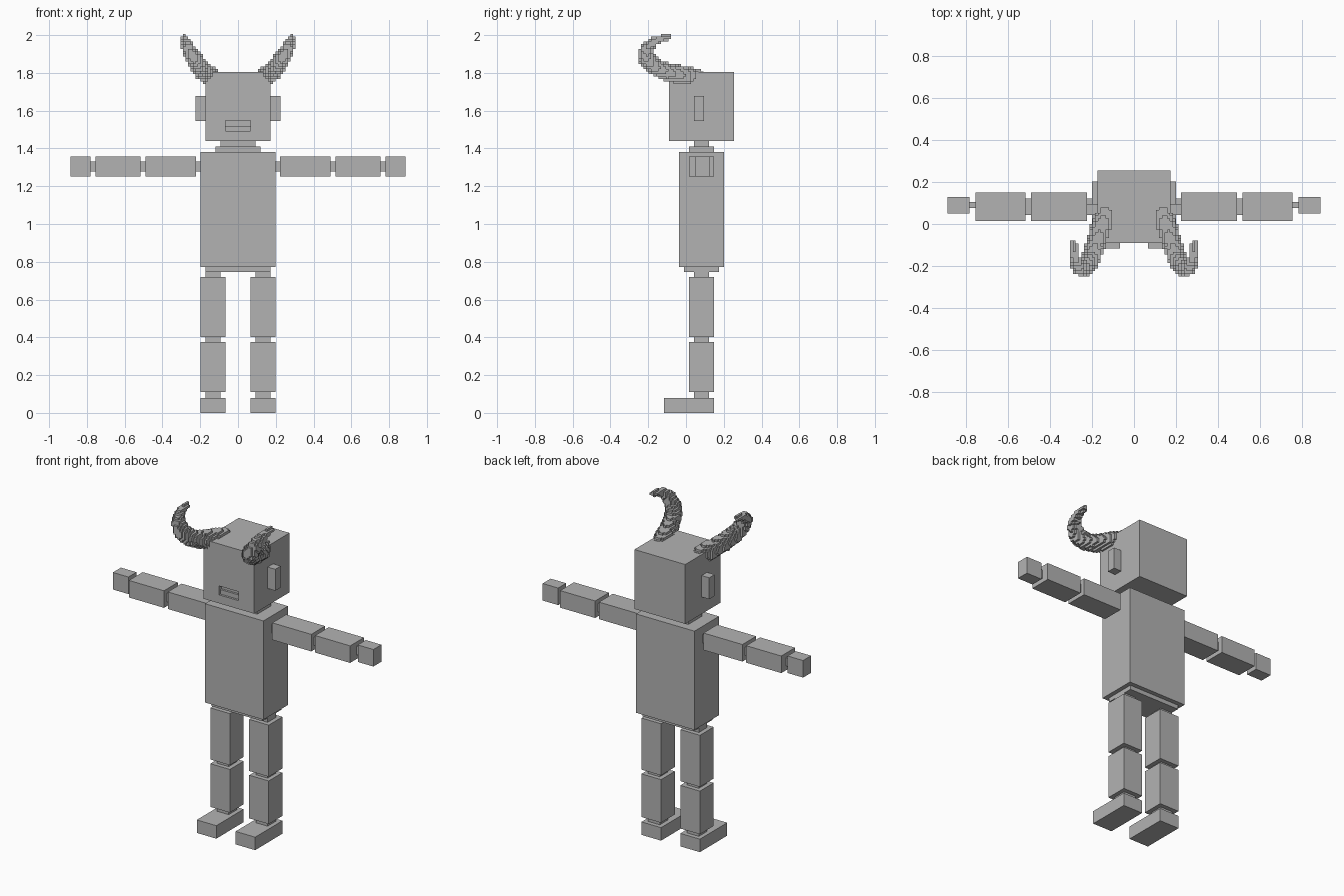
import bpy, bmesh
from math import floor
from mathutils import Vector

if "Cube" in bpy.data.objects:
    bpy.data.objects.remove(bpy.data.objects["Cube"])

grey = bpy.data.materials.new("stone grey")
grey.use_nodes = True
grey.diffuse_color = (0.45, 0.45, 0.45, 1)
grey.node_tree.nodes["Principled BSDF"].inputs["Base Color"].default_value = grey.diffuse_color


def finish(name, bm):
    mesh = bpy.data.meshes.new(name)
    bm.to_mesh(mesh)
    bm.free()
    mesh.materials.append(grey)
    obj = bpy.data.objects.new(name, mesh)
    bpy.context.collection.objects.link(obj)
    return obj


def box(name, xs, ys, zs):
    """Block spanning the given (low, high) ranges."""
    bm = bmesh.new()
    bmesh.ops.create_cube(bm, size=1)
    for v in bm.verts:
        v.co = [(lo + hi) / 2 + c * (hi - lo) for c, (lo, hi) in zip(v.co, (xs, ys, zs))]
    return finish(name, bm)


def pair(name, xs, ys, zs):
    box("left_" + name, xs, ys, zs)
    box("right_" + name, (-xs[1], -xs[0]), ys, zs)


LIMB = (0.015, 0.149)   # depth of arms and legs
JOINT = (0.042, 0.122)  # depth of the thinner joints

# Head with a recessed mouth
head = box("head", (-0.173, 0.173), (-0.09, 0.255), (1.44, 1.806))
cutter = box("mouth_cutter", (-0.066, 0.066), (-0.15, -0.064), (1.492, 1.547))
cutter.hide_render = True
mod = head.modifiers.new("mouth", 'BOOLEAN')
mod.operation = 'DIFFERENCE'
mod.solver = 'EXACT'
mod.object = cutter
bpy.context.view_layer.objects.active = head
bpy.ops.object.modifier_apply(modifier=mod.name)
bpy.data.objects.remove(cutter)
box("lower_lip", (-0.066, 0.066), (-0.077, -0.06), (1.492, 1.52))
pair("ear", (0.173, 0.225), (0.042, 0.095), (1.545, 1.677))

# Neck and body
box("neck", (-0.093, 0.093), JOINT, (1.41, 1.44))
box("collar", (-0.12, 0.12), LIMB, (1.382, 1.41))
box("torso", (-0.199, 0.199), (-0.037, 0.202), (0.773, 1.382))
box("pelvis", (-0.173, 0.173), (-0.01, 0.175), (0.747, 0.773))

# Arms, outward from the shoulder
ARM_Z, ARM_JOINT_Z = (1.252, 1.357), (1.279, 1.331)
for name, xs in (("upper_arm", (0.223, 0.489)), ("forearm", (0.515, 0.754))):
    pair(name, xs, LIMB, ARM_Z)
pair("hand", (0.782, 0.888), (0.05, 0.128), ARM_Z)
for name, xs in (("shoulder", (0.199, 0.223)), ("elbow", (0.489, 0.515))):
    pair(name, xs, JOINT, ARM_JOINT_Z)
pair("wrist", (0.754, 0.782), (0.077, 0.105), ARM_JOINT_Z)

# Legs, downward from the hip
LEG_X, LEG_JOINT_X = (0.066, 0.199), (0.093, 0.173)
for name, zs in (("thigh", (0.402, 0.72)), ("shin", (0.11, 0.376))):
    pair(name, LEG_X, LIMB, zs)
for name, zs in (("hip", (0.72, 0.747)), ("knee", (0.376, 0.402)), ("ankle", (0.08, 0.11))):
    pair(name, LEG_JOINT_X, JOINT, zs)
pair("foot", LEG_X, (-0.117, 0.149), (0, 0.08))

# Horns: a tapering curl filled with small blocks; each row is x, y, z, radius
CELL = 0.0132
PATH = [
    (0.135, 0.06, 1.79, 0.034),
    (0.15, 0.0, 1.785, 0.052),
    (0.182, -0.1, 1.805, 0.047),
    (0.208, -0.17, 1.838, 0.045),
    (0.233, -0.21, 1.88, 0.043),
    (0.262, -0.208, 1.93, 0.034),
    (0.28, -0.17, 1.965, 0.025),
    (0.284, -0.125, 1.985, 0.018),
    (0.285, -0.09, 1.988, 0.013),
]


def horn_cells():
    cells = set()
    for a, b in zip(PATH, PATH[1:]):
        for step in range(9):
            x, y, z, r = (p + (q - p) * step / 8 for p, q in zip(a, b))
            centre = Vector((x, y, z))
            low = [floor((c - r) / CELL) for c in centre]
            high = [floor((c + r) / CELL) + 1 for c in centre]
            for i in range(low[0], high[0]):
                for j in range(low[1], high[1]):
                    for k in range(low[2], high[2]):
                        middle = Vector((i + 0.5, j + 0.5, k + 0.5)) * CELL
                        if (middle - centre).length < r:
                            cells.add((i, j, k))
    return cells


def horn(name, side):
    cells = horn_cells()
    bm = bmesh.new()
    for cell in cells:
        for axis in range(3):
            for direction in (-1, 1):
                neighbour = list(cell)
                neighbour[axis] += direction
                if tuple(neighbour) in cells:
                    continue
                # Outer face of this block
                normal, u, v = Vector(), Vector(), Vector()
                normal[axis] = direction
                u[(axis + 1) % 3] = 1
                v[(axis + 2) % 3] = direction
                mid = Vector(cell) + Vector((0.5, 0.5, 0.5)) + normal / 2
                corners = [mid + (u * s + v * t) / 2 for s, t in ((-1, -1), (1, -1), (1, 1), (-1, 1))]
                if side < 0:
                    corners.reverse()
                bm.faces.new([bm.verts.new((c.x * CELL * side, c.y * CELL, c.z * CELL)) for c in corners])
    bmesh.ops.remove_doubles(bm, verts=bm.verts, dist=CELL / 10)
    finish(name, bm)


horn("left_horn", 1)
horn("right_horn", -1)
